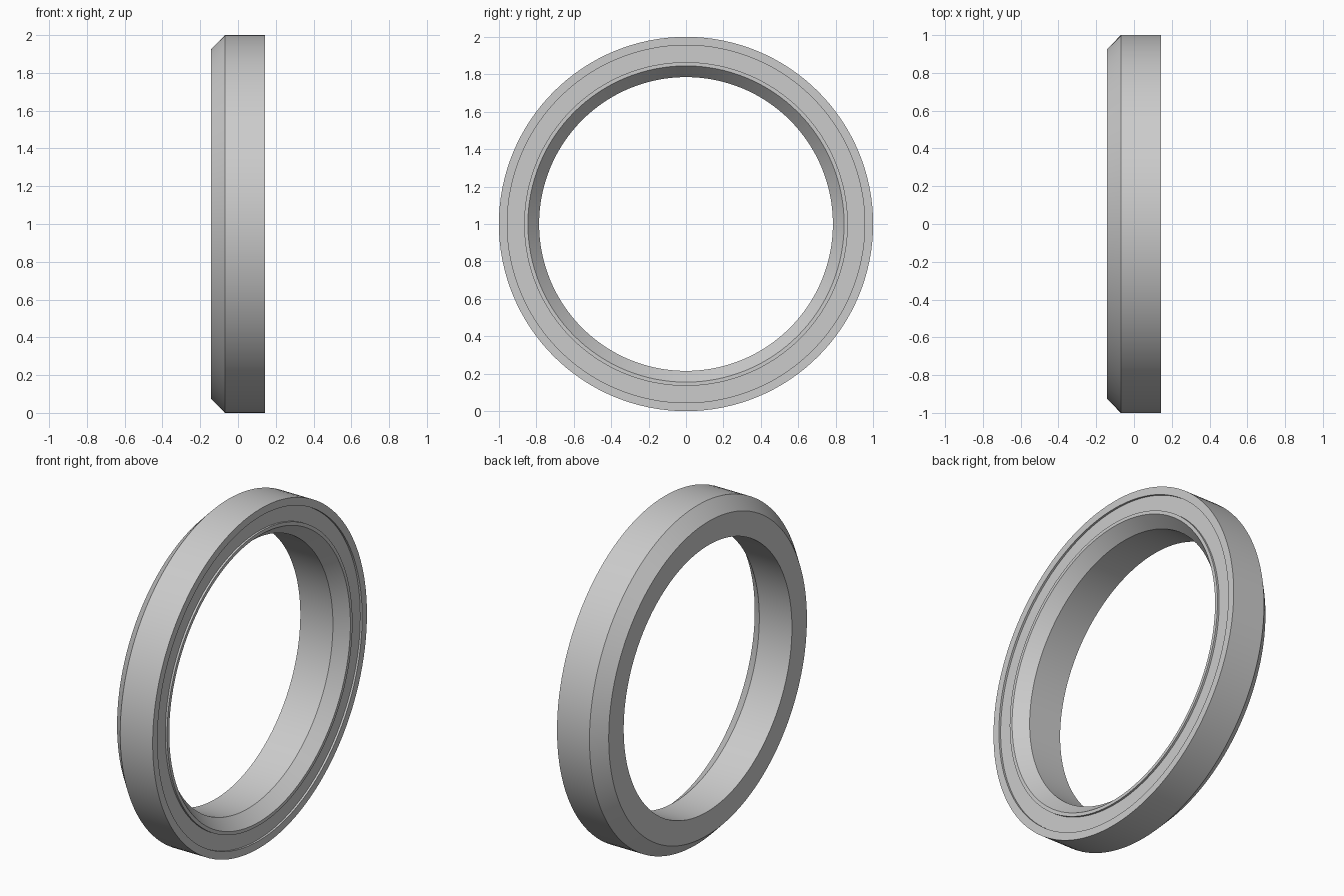
import bpy, bmesh, math

cube = bpy.data.objects.get("Cube")
if cube:
    bpy.data.objects.remove(cube, do_unlink=True)

SEGMENTS = 128
HALF = 0.1425      # half the ring's width along x
GROOVE = 0.012     # depth of the shallow face groove

# Cross-section as (x, radius), running once around the ring's body
profile = [
    (-HALF, 0.785), (-HALF, 0.925),                  # plain face
    (-HALF + 0.073, 1.0), (HALF, 1.0),               # outer chamfer and rim
    (HALF, 0.955), (HALF - GROOVE, 0.955),           # face groove
    (HALF - GROOVE, 0.865), (HALF, 0.865),
    (HALF, 0.845), (HALF - 0.072, 0.785),            # lip and inner chamfer
]

# Grey metal
grey = bpy.data.materials.new("grey")
grey.use_nodes = True
colour = (0.6, 0.6, 0.6, 1.0)
grey.diffuse_color = colour
grey.node_tree.nodes["Principled BSDF"].inputs["Base Color"].default_value = colour

# Sweep the cross-section around the x axis
bm = bmesh.new()
rings = []
for i in range(SEGMENTS):
    a = 2 * math.pi * i / SEGMENTS
    rings.append([bm.verts.new((x, r * math.cos(a), 1 + r * math.sin(a))) for x, r in profile])
for i, ring in enumerate(rings):
    following = rings[(i + 1) % SEGMENTS]
    for j in range(len(profile)):
        k = (j + 1) % len(profile)
        bm.faces.new((ring[j], ring[k], following[k], following[j]))
bmesh.ops.recalc_face_normals(bm, faces=bm.faces)

mesh = bpy.data.meshes.new("seal_ring")
bm.to_mesh(mesh)
bm.free()
mesh.materials.append(grey)
ring_object = bpy.data.objects.new("seal_ring", mesh)
bpy.context.collection.objects.link(ring_object)

# Smooth round surfaces, sharp edges
bpy.ops.object.select_all(action='DESELECT')
ring_object.select_set(True)
bpy.context.view_layer.objects.active = ring_object
bpy.ops.object.shade_smooth_by_angle(angle=math.radians(30))
